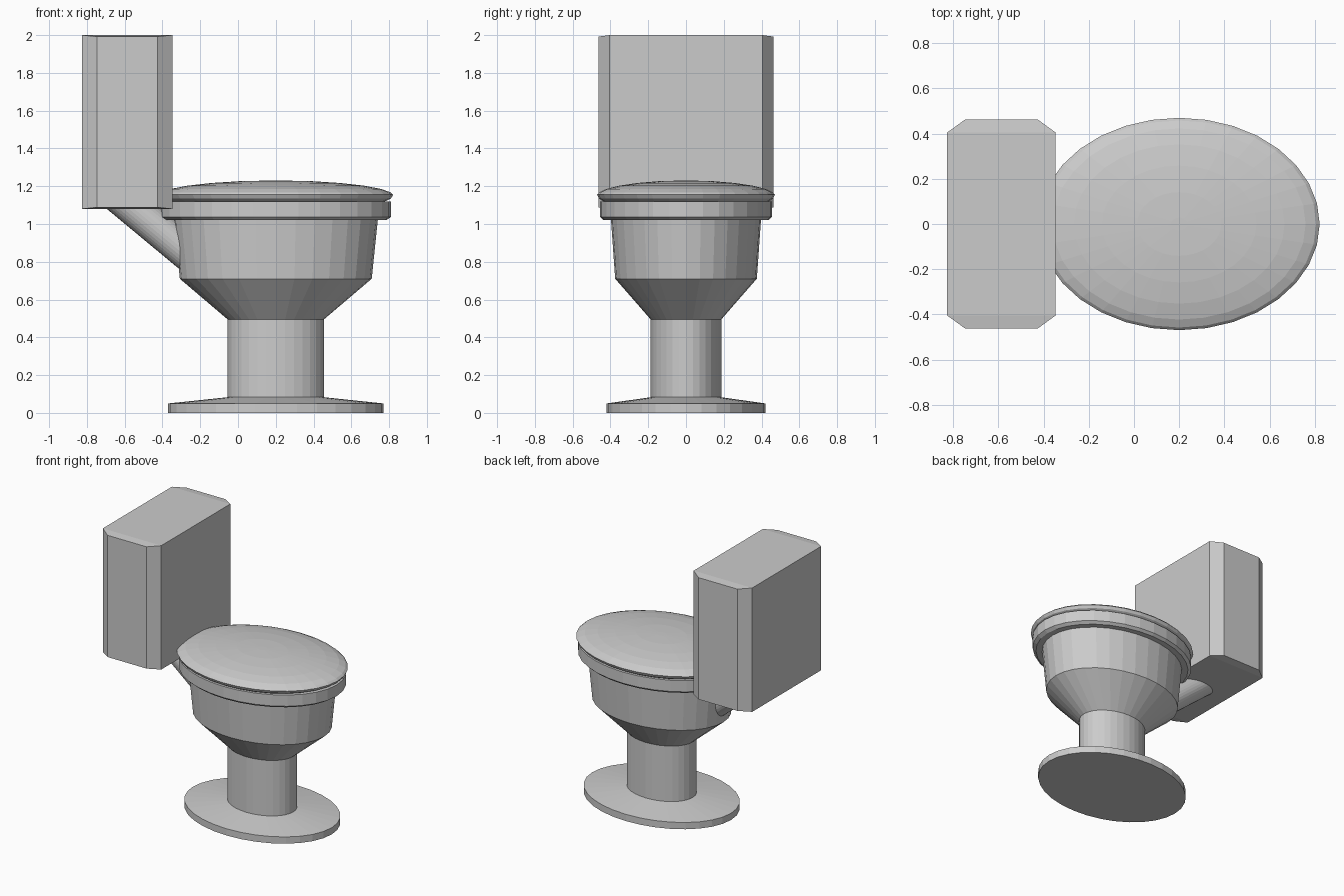
import bpy, bmesh
from math import sin, cos, pi
from mathutils import Vector

if "Cube" in bpy.data.objects:
    bpy.data.objects.remove(bpy.data.objects["Cube"])

SIDES = 32
CENTER_X = 0.2


def finish(name, bm):
    bmesh.ops.recalc_face_normals(bm, faces=bm.faces)
    mesh = bpy.data.meshes.new(name)
    bm.to_mesh(mesh)
    bm.free()
    obj = bpy.data.objects.new(name, mesh)
    bpy.context.collection.objects.link(obj)
    return obj


def loft(name, rings):
    """Skin equal-length rings of points and cap both ends."""
    bm = bmesh.new()
    loops = [[bm.verts.new(p) for p in ring] for ring in rings]
    n = len(loops[0])
    for a, b in zip(loops, loops[1:]):
        for i in range(n):
            j = (i + 1) % n
            bm.faces.new((a[i], a[j], b[j], b[i]))
    bm.faces.new(loops[0])
    bm.faces.new(loops[-1])
    return finish(name, bm)


def oval_stack(name, profile):
    """Stack of ellipses: (x radius, y radius, z)."""
    angles = [2 * pi * i / SIDES for i in range(SIDES)]
    return loft(name, [[(CENTER_X + rx * cos(a), ry * sin(a), z) for a in angles]
                       for rx, ry, z in profile])


# Pedestal foot, column, bowl and rim in one profile
oval_stack("bowl_and_pedestal", [
    (0.57, 0.42, 0.0), (0.57, 0.42, 0.05), (0.255, 0.187, 0.083),
    (0.255, 0.187, 0.495), (0.508, 0.375, 0.71), (0.54, 0.397, 1.02),
    (0.585, 0.437, 1.02), (0.61, 0.455, 1.037), (0.61, 0.455, 1.12)])

# Domed lid
oval_stack("lid", [(0.622 * s, 0.47 * s, z) for s, z in [
    (0.93, 1.12), (0.98, 1.135), (1.0, 1.155), (0.975, 1.168), (0.90, 1.185),
    (0.75, 1.203), (0.55, 1.217), (0.3, 1.227), (0.06, 1.23)]])

# Cistern: box with chamfered upright corners and slightly sloped ends
bm = bmesh.new()
outline = [(0.24, -0.405), (0.24, 0.405), (0.16, 0.463), (-0.16, 0.463),
           (-0.24, 0.405), (-0.24, -0.405), (-0.16, -0.463), (0.16, -0.463)]
levels = []
for z, slope in ((1.08, 0.008), (2.0, -0.008)):
    levels.append([bm.verts.new((x - 0.587, y, z + (slope if abs(y) > 0.43 else 0)))
                   for x, y in outline])
for i in range(8):
    j = (i + 1) % 8
    bm.faces.new([levels[0][i], levels[0][j], levels[1][j], levels[1][i]])
for v in levels:
    for ids in ((0, 1, 4, 5), (1, 2, 3, 4), (5, 6, 7, 0)):
        bm.faces.new([v[i] for i in ids])
finish("cistern", bm)

# Slanted flush pipe from the cistern to the bowl, cut level at the top
start, end = Vector((-0.555, 0, 1.085)), Vector((-0.18, 0, 0.774))
axis = (end - start).normalized()
side = Vector((0, 1, 0))
up = axis.cross(side)
ring = [0.093 * (cos(2 * pi * i / SIDES) * side + sin(2 * pi * i / SIDES) * up)
        for i in range(SIDES)]
top_ring = [start + p - axis * (p.z / axis.z) for p in ring]
loft("flush_pipe", [top_ring, [end + p for p in ring]])
